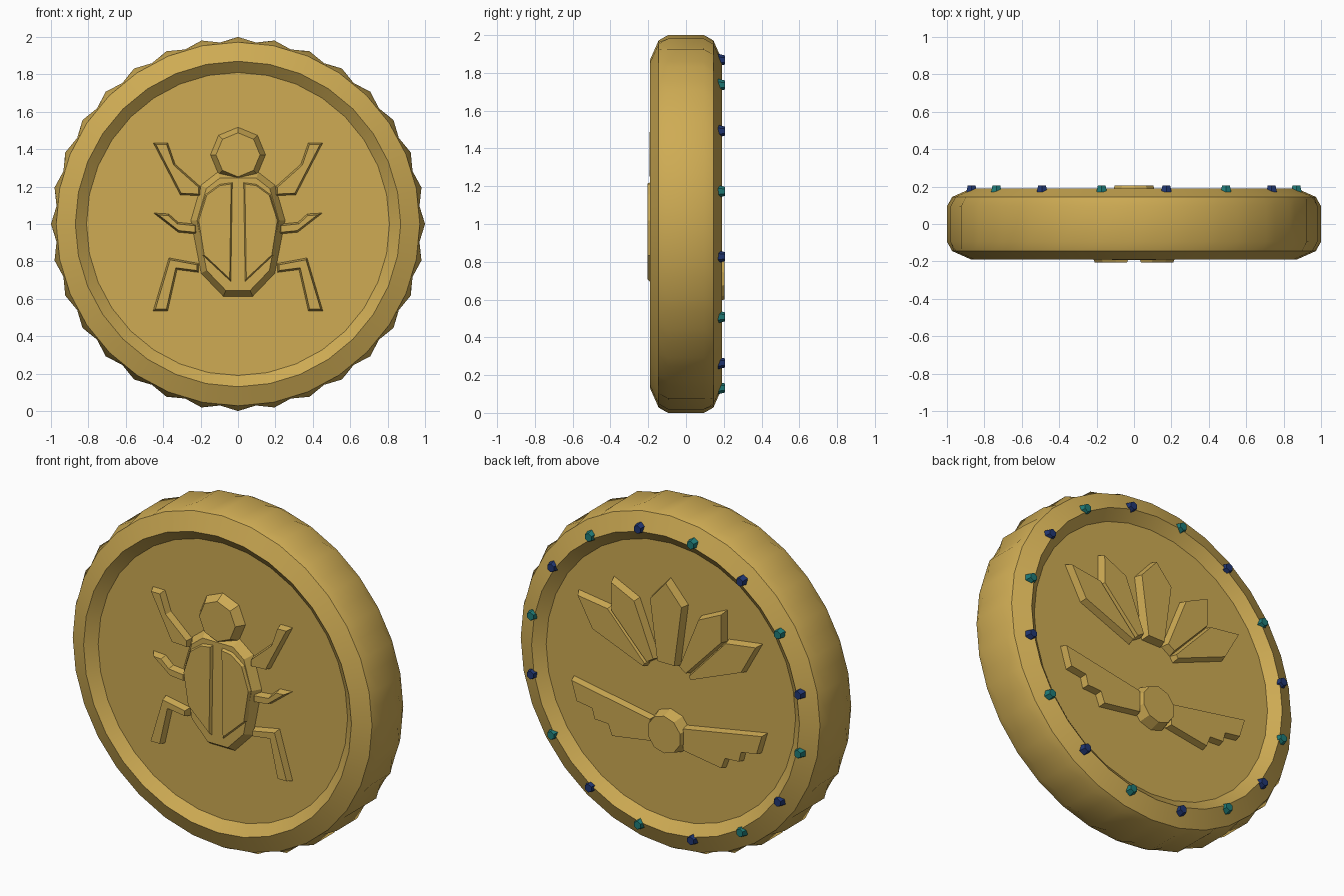
import bpy, bmesh, math
from mathutils import Vector, Matrix

if "Cube" in bpy.data.objects:
    bpy.data.objects.remove(bpy.data.objects["Cube"])


def material(name, rgb):
    m = bpy.data.materials.new(name)
    m.diffuse_color = (*rgb, 1)
    m.use_nodes = True
    m.node_tree.nodes["Principled BSDF"].inputs["Base Color"].default_value = m.diffuse_color
    return m


GOLD = material("antique gold", (0.62, 0.41, 0.088))
BLUE = material("deep blue", (0.015, 0.038, 0.17))
TEAL = material("teal", (0.014, 0.2, 0.185))


def finish(bm, name, mat):
    bmesh.ops.recalc_face_normals(bm, faces=bm.faces)
    me = bpy.data.meshes.new(name)
    bm.to_mesh(me)
    bm.free()
    me.materials.append(mat)
    ob = bpy.data.objects.new(name, me)
    bpy.context.collection.objects.link(ob)
    return ob


def relief(name, outline, side, base, top, inset):
    """Raised plate with sloped walls; outline is (x, z), side -1 front, +1 back."""
    bm = bmesh.new()
    f = bm.faces.new([bm.verts.new((x, side * base, z)) for x, z in outline])
    f.normal_update()
    if f.normal.y * side < 0:
        f.normal_flip()
    bmesh.ops.inset_region(bm, faces=[f], thickness=inset, depth=0,
                           use_boundary=True, use_even_offset=True)
    for v in f.verts:
        v.co.y = side * top
    # close the underside so normals resolve outward
    rim = [e for e in bm.edges if e.is_boundary]
    bmesh.ops.holes_fill(bm, edges=rim, sides=0)
    return finish(bm, name, GOLD)


def pair(name, outline, *args):
    relief(name + "_left", outline, *args)
    relief(name + "_right", [(-x, z) for x, z in outline], *args)


def ngon(r, n, z, turn=0.0):
    return [(r * math.sin(turn + 2 * math.pi * i / n),
             z + r * math.cos(turn + 2 * math.pi * i / n)) for i in range(n)]


# Coin disc: lathed profile (y, radius, radius between the flutes)
N = 64
flat = math.cos(math.pi / 32)
half = [(0.14, 0.81), (0.19, 0.87), (0.145, 0.972), (0.095, 1.0)]
rings = [(-y, r) for y, r in half] + [(y, r) for y, r in reversed(half)]
bm = bmesh.new()
loops = []
for y, r in rings:
    odd = 0.975 if r == 1.0 else r * flat
    loop = []
    for i in range(N):
        a = 2 * math.pi * i / N
        q = odd if i % 2 else r
        loop.append(bm.verts.new((q * math.sin(a), y, 1 + q * math.cos(a))))
    loops.append(loop)
for a, b in zip(loops, loops[1:]):
    for i in range(N):
        j = (i + 1) % N
        bm.faces.new((a[i], a[j], b[j], b[i]))
bm.faces.new(loops[0])
bm.faces.new(loops[-1])
coin = finish(bm, "coin_disc", GOLD)
bpy.context.view_layer.objects.active = coin
coin.select_set(True)
bpy.ops.object.shade_smooth_by_angle(angle=math.radians(33))

# Front: beetle head, body, wing cases and legs
relief("beetle_head", ngon(0.15, 8, 1.37), -1, 0.135, 0.193, 0.03)
body = [(0.08, 0.61), (0.2, 0.735), (0.255, 1.02), (0.2, 1.21), (0.11, 1.28)]
relief("beetle_body", body + [(-x, z) for x, z in reversed(body)],
       -1, 0.135, 0.188, 0.035)
pair("wing_case", [(-0.027, 1.225), (-0.1, 1.215), (-0.175, 1.16), (-0.22, 1.02),
                   (-0.19, 0.83), (-0.035, 0.685)], -1, 0.18, 0.205, 0.01)
pair("front_leg", [(-0.455, 1.435), (-0.375, 1.435), (-0.335, 1.32), (-0.2, 1.2),
                   (-0.2, 1.15), (-0.31, 1.155)], -1, 0.135, 0.18, 0.01)
pair("middle_leg", [(-0.455, 1.06), (-0.37, 1.055), (-0.32, 1.01), (-0.22, 1.0),
                    (-0.22, 0.945), (-0.32, 0.955)], -1, 0.135, 0.18, 0.01)
pair("back_leg", [(-0.455, 0.535), (-0.375, 0.535), (-0.325, 0.755), (-0.21, 0.74),
                  (-0.21, 0.79), (-0.37, 0.82)], -1, 0.135, 0.18, 0.01)


# Back: lotus petals
def petal(base, tip, base_w, side_w, t):
    b, p = Vector(base), Vector(tip)
    d = (p - b).normalized()
    n = Vector((-d.y, d.x))
    s = b.lerp(p, t)
    return [tuple(v) for v in (b + n * base_w, s + n * side_w, p,
                               s - n * side_w, b - n * base_w)]


relief("lotus_petal_middle", petal((0, 1.11), (0, 1.61), 0.065, 0.115, 0.74),
       1, 0.135, 0.188, 0.012)
pair("lotus_petal_inner", petal((0.1, 1.1), (0.37, 1.52), 0.035, 0.1, 0.68),
     1, 0.135, 0.184, 0.012)
pair("lotus_petal_outer", petal((0.14, 1.065), (0.6, 1.38), 0.02, 0.1, 0.64),
     1, 0.135, 0.18, 0.012)

# Back: sun disc with stepped wings
relief("sun_disc", ngon(0.13, 10, 0.71), 1, 0.135, 0.205, 0.02)
pair("sun_wing", [(0.1, 0.77), (0.63, 0.865), (0.59, 0.735), (0.49, 0.72),
                  (0.475, 0.66), (0.385, 0.655), (0.36, 0.59), (0.26, 0.605),
                  (0.1, 0.63)], 1, 0.135, 0.18, 0.008)

# Back: ring of alternating gems on the rim
for k in range(16):
    a = math.radians(11.25 + 22.5 * k)
    bm = bmesh.new()
    bmesh.ops.create_cone(bm, cap_ends=True, segments=6, radius1=0.033,
                          radius2=0.024, depth=0.035)
    bmesh.ops.transform(bm, verts=bm.verts, matrix=Matrix.Translation(
        (0.885 * math.cos(a), 0.188, 1 + 0.885 * math.sin(a)))
        @ Matrix.Rotation(-math.pi / 2, 4, 'X'))
    finish(bm, f"rim_gem_{k + 1}", BLUE if k % 2 else TEAL)
